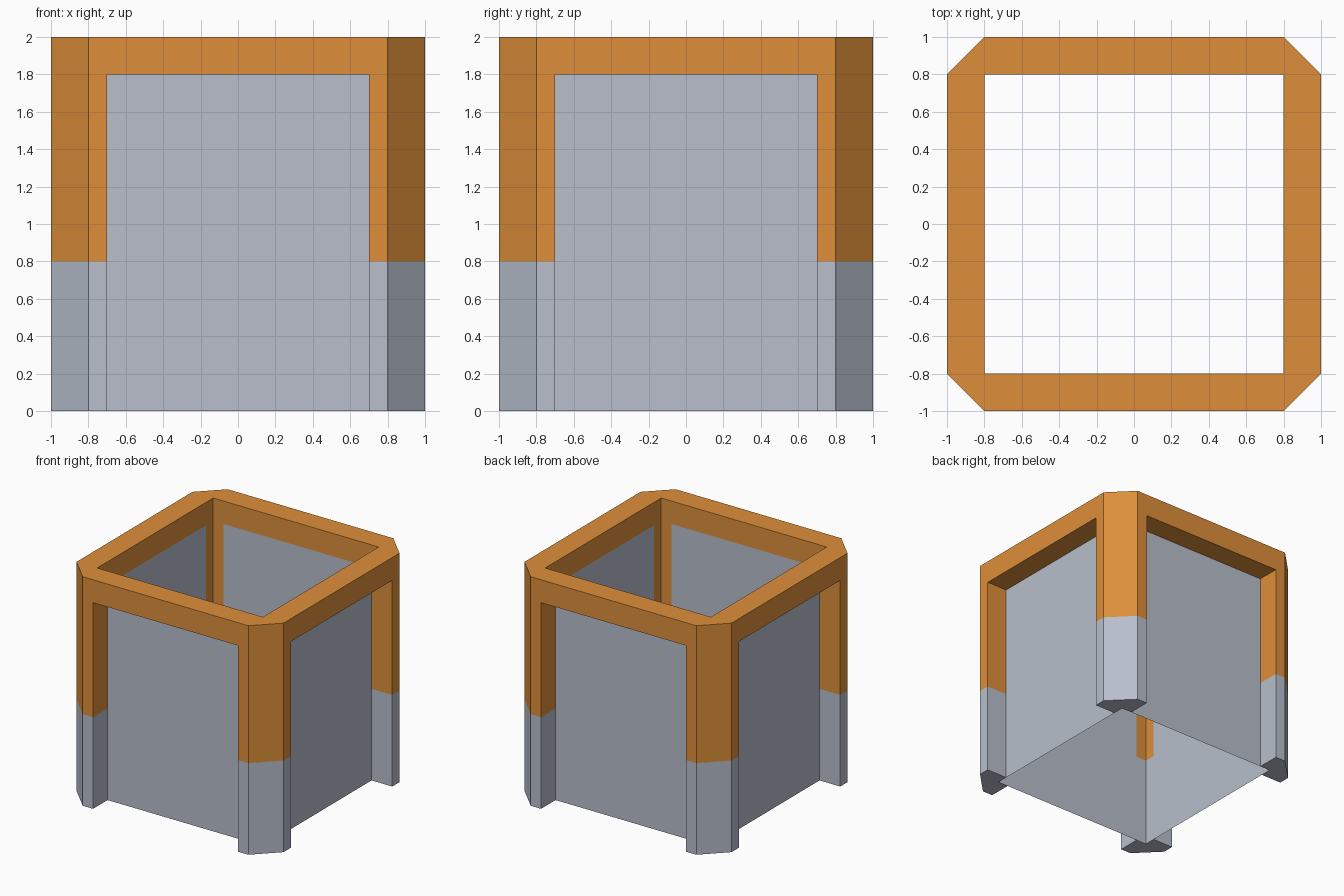
import bpy
import bmesh
from math import pi
from mathutils import Matrix

if "Cube" in bpy.data.objects:
    bpy.data.objects.remove(bpy.data.objects["Cube"])

OUT, IN, LEG = 1.0, 0.8, 0.7           # outer face, inner face, leg edge
TOP, LINTEL, SPLIT = 2.0, 1.8, 0.8     # heights


def material(name, colour):
    mat = bpy.data.materials.new(name)
    mat.use_nodes = True
    mat.diffuse_color = colour
    bsdf = mat.node_tree.nodes["Principled BSDF"]
    bsdf.inputs["Base Color"].default_value = colour
    bsdf.inputs["Roughness"].default_value = 0.9
    return mat


wood = material("orange wood", (0.73, 0.275, 0.042, 1))
stone = material("grey stone", (0.479, 0.521, 0.604, 1))


def finish(name, bm, mat, weld=True):
    if weld:
        bmesh.ops.remove_doubles(bm, verts=bm.verts, dist=0.0001)
        bmesh.ops.recalc_face_normals(bm, faces=bm.faces)
    mesh = bpy.data.meshes.new(name)
    bm.to_mesh(mesh)
    bm.free()
    mesh.materials.append(mat)
    obj = bpy.data.objects.new(name, mesh)
    bpy.context.collection.objects.link(obj)
    return obj


def quarter_turns(bm):
    # repeat the geometry on all four sides
    source = list(bm.faces)
    for i in range(1, 4):
        copy = bmesh.ops.duplicate(bm, geom=source)["geom"]
        verts = [v for v in copy if isinstance(v, bmesh.types.BMVert)]
        bmesh.ops.rotate(bm, verts=verts, matrix=Matrix.Rotation(i * pi / 2, 3, "Z"))


def face(bm, points):
    return bm.faces.new([bm.verts.new(p) for p in points])


def leg_set(name, z0, z1, mat, capped):
    # L-shaped, chamfered corner posts
    outline = [(LEG, IN), (IN, IN), (IN, LEG), (OUT, LEG), (OUT, IN), (IN, OUT), (LEG, OUT)]
    bm = bmesh.new()
    for a, b in zip(outline, outline[1:] + outline[:1]):
        face(bm, [(*a, z0), (*b, z0), (*b, z1), (*a, z1)])
    if capped:
        face(bm, [(x, y, z0) for x, y in outline])
    bmesh.ops.remove_doubles(bm, verts=bm.verts, dist=0.0001)
    bmesh.ops.recalc_face_normals(bm, faces=bm.faces)
    quarter_turns(bm)
    return finish(name, bm, mat, weld=False)


leg_set("lower_legs", 0, SPLIT, stone, True)
leg_set("upper_legs", SPLIT, LINTEL, wood, False)

# Top rim: one side plus one chamfered corner, repeated around
bm = bmesh.new()
inner = [(-IN, -IN), (IN, -IN)]
outer = [(-IN, -OUT), (IN, -OUT)]
corner = (OUT, -IN)
for z in (LINTEL, TOP):
    face(bm, [(*p, z) for p in (outer[0], outer[1], inner[1], inner[0])])
    face(bm, [(*p, z) for p in (outer[1], corner, inner[1])])
for a, b in (outer, inner, (outer[1], corner)):
    face(bm, [(*a, LINTEL), (*b, LINTEL), (*b, TOP), (*a, TOP)])
quarter_turns(bm)
finish("top_rim", bm, wood)

# Thin wall panels flush with the inside of the frame
bm = bmesh.new()
face(bm, [(-LEG, -IN, 0), (LEG, -IN, 0), (LEG, -IN, LINTEL), (-LEG, -IN, LINTEL)])
quarter_turns(bm)
finish("wall_panels", bm, stone, weld=False)
